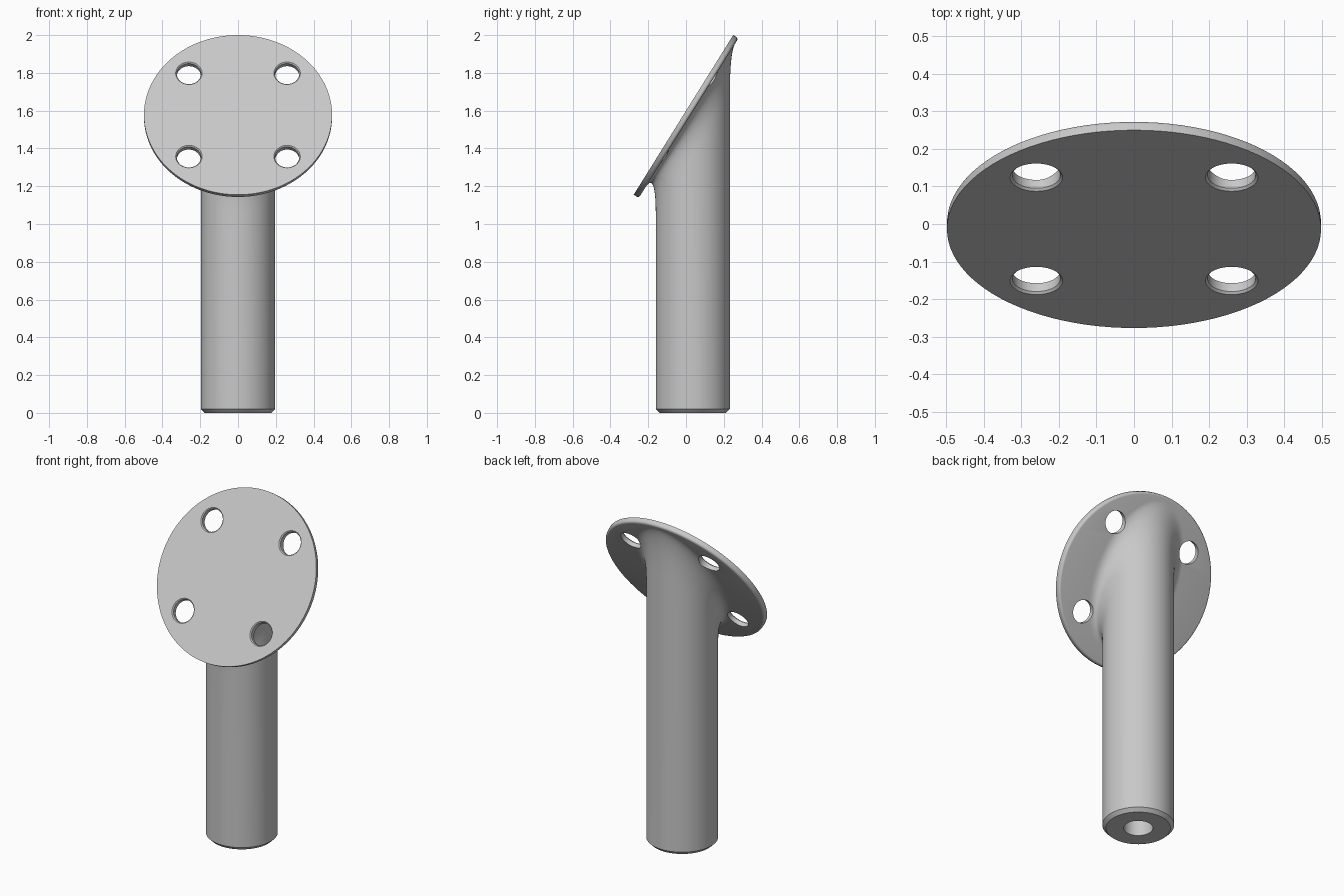
import bpy
import bmesh
from math import sin, cos, pi, radians
from mathutils import Vector

cube = bpy.data.objects.get("Cube")
if cube:
    bpy.data.objects.remove(cube, do_unlink=True)

SIDES = 96
POST_R, POST_Y = 0.196, 0.036
BORE_R, BORE_DEPTH = 0.08, 0.6
PLATE_R, THICK, ROUND = 0.498, 0.032, 0.014
HOLE_R, HOLE_POS = 0.064, 0.26

# Tilted plate frame: up along the plate, and outward through its front
UP = Vector((0, 0.529, 0.8486)).normalized()
OUT = Vector((0, -UP.z, UP.y))
FRONT = Vector((0, -0.0135, 1.5775))
BACK = FRONT - OUT * THICK

grey = bpy.data.materials.new("light_grey")
grey.use_nodes = True
colour = (0.58, 0.58, 0.58, 1)
grey.diffuse_color = colour
grey.node_tree.nodes["Principled BSDF"].inputs["Base Color"].default_value = colour


def angles(n):
    return [2 * pi * i / n for i in range(n)]


def level_ring(r, z):
    return [Vector((r * cos(a), POST_Y + r * sin(a), z)) for a in angles(SIDES)]


def plate_ring(r, depth, x=0, up=0, n=SIDES):
    """Circle parallel to the plate, at a depth behind its front face."""
    return [FRONT - OUT * depth + Vector((x + r * cos(a), 0, 0))
            + UP * (up + r * sin(a)) for a in angles(n)]


def loft(name, rings):
    bm = bmesh.new()
    loops = [[bm.verts.new(p) for p in ring] for ring in rings]
    for low, high in zip(loops, loops[1:]):
        n = len(low)
        for i in range(n):
            j = (i + 1) % n
            bm.faces.new((low[i], low[j], high[j], high[i]))
    bm.faces.new(loops[0][::-1])
    bm.faces.new(loops[-1])
    bmesh.ops.recalc_face_normals(bm, faces=bm.faces)
    mesh = bpy.data.meshes.new(name)
    bm.to_mesh(mesh)
    bm.free()
    obj = bpy.data.objects.new(name, mesh)
    mesh.materials.append(grey)
    bpy.context.collection.objects.link(obj)
    return obj


# Blind bore, chamfered foot and post
rings = [level_ring(BORE_R, BORE_DEPTH), level_ring(BORE_R, 0),
         level_ring(POST_R - 0.02, 0), level_ring(POST_R, 0.02)]


def blend_ring(t):
    """One step of the curved blend from the post onto the plate's back."""
    ring = []
    for a in angles(SIDES):
        y = POST_Y + POST_R * sin(a)
        apex = Vector((POST_R * cos(a), y, BACK.z + (y - BACK.y) * UP.z / UP.y))
        start = apex - Vector((0, 0, 0.23))
        spread = 0.08 - 0.025 * sin(a)
        end = apex + (Vector((cos(a), 0, 0)) + UP * sin(a)) * spread
        ring.append(start * (1 - t) ** 2 + apex * 2 * t * (1 - t) + end * t * t)
    return ring


rings += [blend_ring(i / 14) for i in range(15)]

# Plate with a rounded back rim and a sharp front rim
for i in range(6):
    a = pi / 2 * i / 5
    rings.append(plate_ring(PLATE_R - ROUND * (1 - sin(a)),
                            THICK - ROUND * (1 - cos(a))))
rings.append(plate_ring(PLATE_R, 0))
body = loft("post_with_mounting_plate", rings)
bpy.context.view_layer.objects.active = body
body.select_set(True)

# Four countersunk screw holes
lip = 0.006
for sx in (-1, 1):
    for su in (-1, 1):
        profile = ((HOLE_R + 2 * lip, -lip), (HOLE_R, lip), (HOLE_R, 0.14))
        cutter = loft("hole_cutter", [
            plate_ring(r, d, sx * HOLE_POS, su * HOLE_POS, 48) for r, d in profile])
        cutter.hide_render = True
        mod = body.modifiers.new("hole", 'BOOLEAN')
        mod.operation = 'DIFFERENCE'
        mod.solver = 'EXACT'
        mod.object = cutter
        bpy.ops.object.modifier_apply(modifier=mod.name)
        bpy.data.objects.remove(cutter, do_unlink=True)

bpy.ops.object.shade_smooth_by_angle(angle=radians(30))
